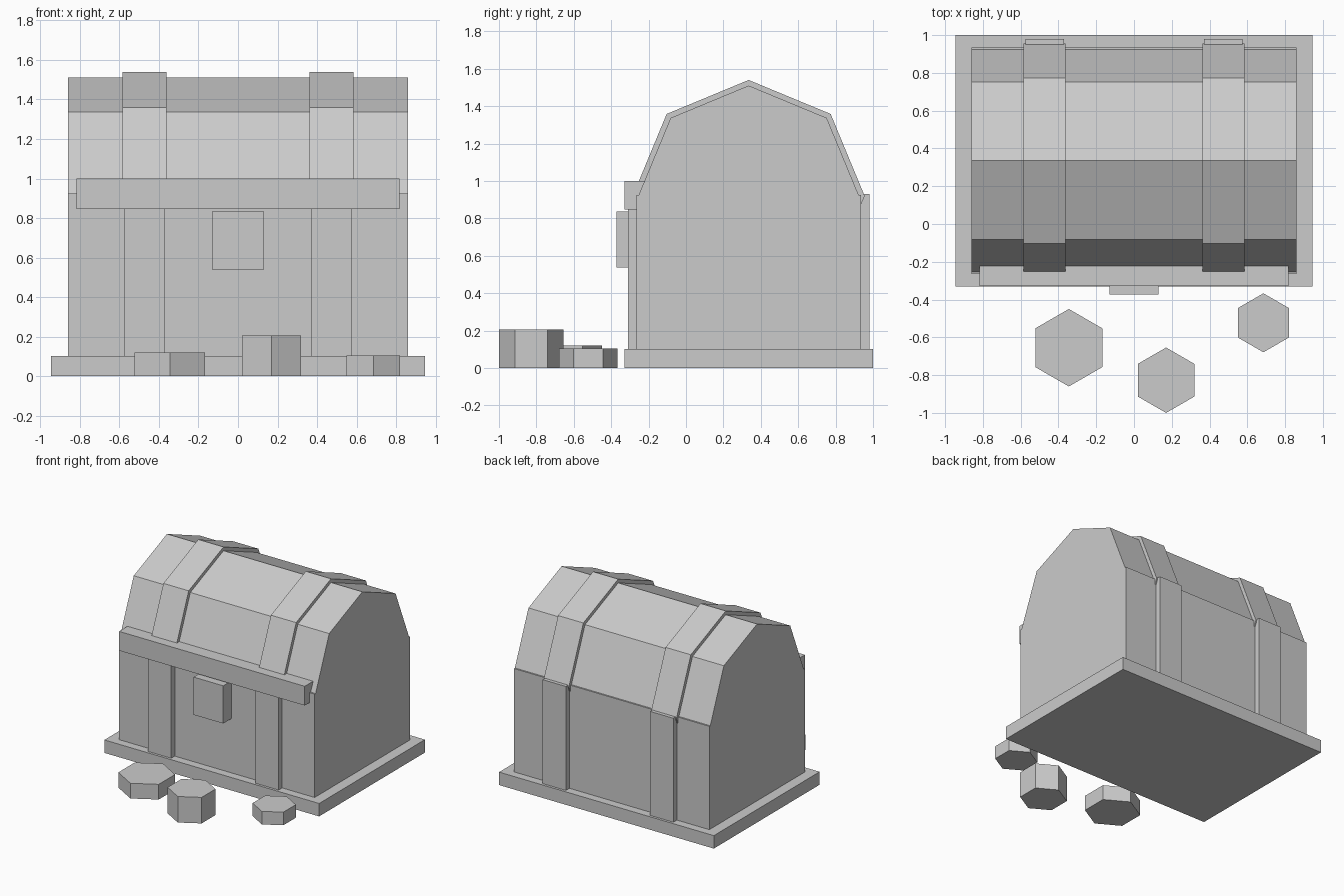
import bpy
import math

if "Cube" in bpy.data.objects:
    bpy.data.objects.remove(bpy.data.objects["Cube"])

CY = 0.335  # chest centre in y


def box(name, x0, x1, y0, y1, z0, z1):
    bpy.ops.mesh.primitive_cube_add(size=1, location=((x0 + x1) / 2, (y0 + y1) / 2, (z0 + z1) / 2))
    o = bpy.context.object
    o.name = name
    o.scale = (x1 - x0, y1 - y0, z1 - z0)
    return o


def arch(name, cx, width, radius, steps, z=0.92):
    """Eight-sided cylinder along x; steps=range of 45 degree corners used."""
    prof = [(CY + radius * math.cos(i * math.pi / 4), z + radius * math.sin(i * math.pi / 4)) for i in steps]
    n = len(prof)
    verts = [(cx + s * width / 2, y, h) for s in (-1, 1) for y, h in prof]
    faces = [tuple(reversed(range(n))), tuple(range(n, 2 * n))]
    faces += [(i, (i + 1) % n, n + (i + 1) % n, n + i) for i in range(n)]
    me = bpy.data.meshes.new(name)
    me.from_pydata(verts, [], faces)
    o = bpy.data.objects.new(name, me)
    bpy.context.collection.objects.link(o)
    return o


# Chest base, body and faceted half-round lid
box("base", -0.945, 0.945, -0.33, 1.0, 0, 0.103)
box("body", -0.86, 0.86, CY - 0.6, CY + 0.6, 0.1, 0.925)
arch("lid", 0, 1.72, 0.59, range(5))

# Straps around the body and over the lid
for side, x in (("left", -0.473), ("right", 0.473)):
    box("body_strap_" + side, x - 0.102, x + 0.102, CY - 0.645, CY + 0.645, 0.1, 0.93)
    arch("lid_strap_" + side, x, 0.222, 0.62, range(8))

# Front rim and lock plate
box("front_rim", -0.817, 0.817, -0.328, -0.212, 0.847, 1.0)
box("lock", -0.13, 0.13, -0.372, -0.25, 0.537, 0.837)

# Hexagonal coins on the ground in front
for i, (x, y, r, h) in enumerate([(-0.345, -0.655, 0.205, 0.121),
                                  (0.17, -0.827, 0.173, 0.207),
                                  (0.685, -0.523, 0.156, 0.104)]):
    bpy.ops.mesh.primitive_cylinder_add(vertices=6, radius=r, depth=h, location=(x, y, h / 2))
    bpy.context.object.name = f"coin_{i + 1}"
